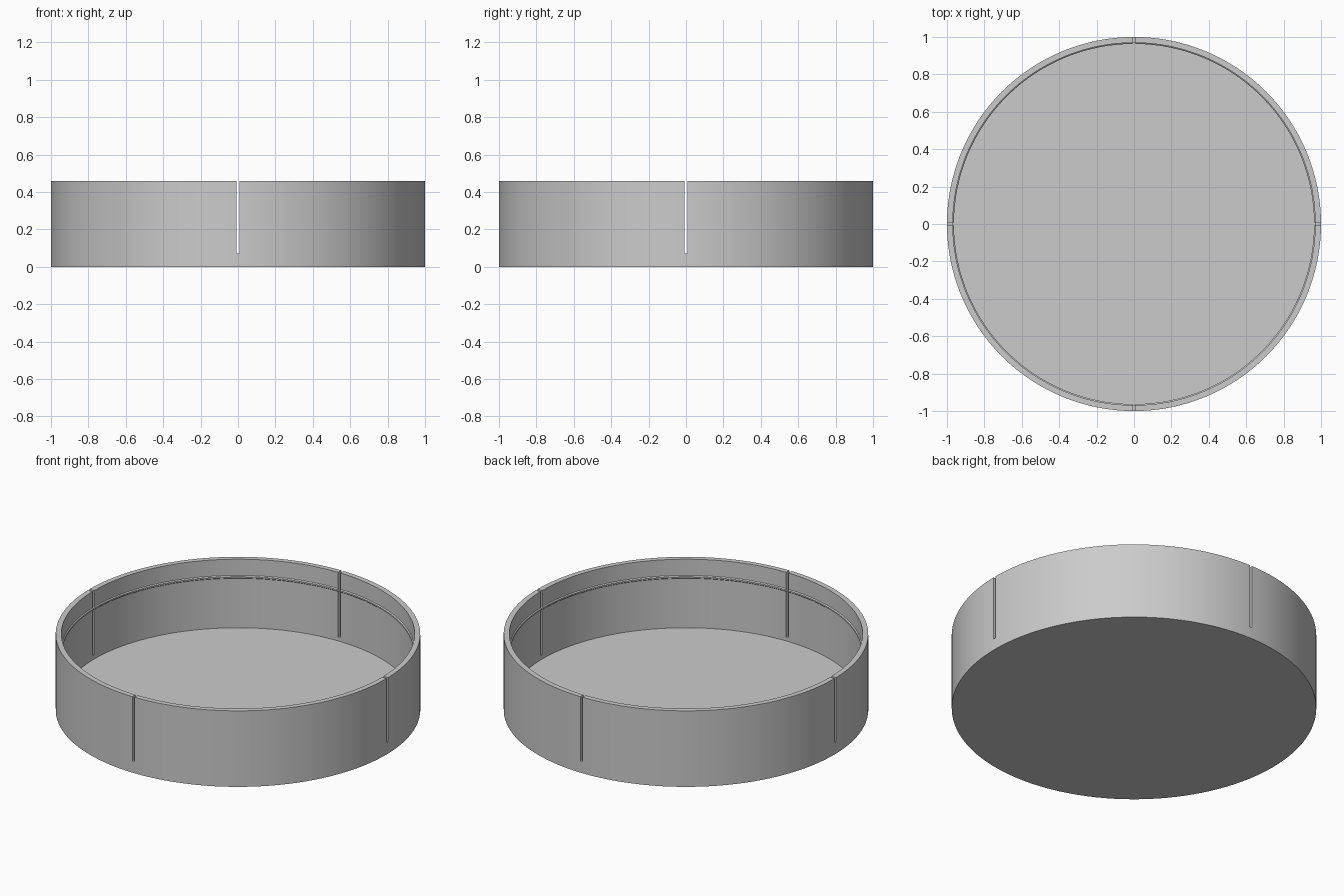
import bpy, bmesh, math

if "Cube" in bpy.data.objects:
    bpy.data.objects.remove(bpy.data.objects["Cube"])

SEGMENTS = 128
HEIGHT = 0.46
SLOT_WIDTH, SLOT_BOTTOM = 0.015, 0.07

grey = bpy.data.materials.new("plain grey")
grey.diffuse_color = (0.6, 0.6, 0.6, 1)
grey.use_nodes = True
grey.node_tree.nodes["Principled BSDF"].inputs["Base Color"].default_value = grey.diffuse_color


def lathe(name, profile):
    """Revolve (radius, z) points; both ends lie on the axis."""
    bm = bmesh.new()
    verts = [bm.verts.new((r, 0, z)) for r, z in profile]
    edges = [bm.edges.new(pair) for pair in zip(verts, verts[1:])]
    bmesh.ops.spin(bm, geom=verts + edges, cent=(0, 0, 0), axis=(0, 0, 1),
                   angle=math.tau, steps=SEGMENTS, use_merge=True)
    bmesh.ops.remove_doubles(bm, verts=bm.verts, dist=1e-5)
    bmesh.ops.recalc_face_normals(bm, faces=bm.faces)
    mesh = bpy.data.meshes.new(name)
    bm.to_mesh(mesh)
    bm.free()
    obj = bpy.data.objects.new(name, mesh)
    bpy.context.collection.objects.link(obj)
    mesh.materials.append(grey)
    return obj


# Shallow round tray with a thin wall and a small snap bead inside
tray = lathe("round_tray", [
    (0, 0), (1, 0), (1, HEIGHT), (0.969, HEIGHT),
    (0.969, 0.362), (0.963, 0.357), (0.963, 0.349), (0.969, 0.344),
    (0.969, 0.045), (0, 0.045)])


# Narrow slots cut down through the wall on four sides
for i in range(4):
    a = i * math.pi / 2
    top = HEIGHT + 0.1
    bpy.ops.mesh.primitive_cube_add(
        size=1, location=(math.cos(a), math.sin(a), (SLOT_BOTTOM + top) / 2),
        rotation=(0, 0, a))
    cutter = bpy.context.object
    cutter.name = f"slot_cutter_{i + 1}"
    cutter.scale = (0.2, SLOT_WIDTH, top - SLOT_BOTTOM)
    cutter.hide_render = True
    cutter.hide_set(True)
    cut = tray.modifiers.new(f"slot_{i + 1}", 'BOOLEAN')
    cut.operation = 'DIFFERENCE'
    cut.solver = 'EXACT'
    cut.object = cutter

# Apply the cuts, then smooth the curved walls
bpy.ops.object.select_all(action='DESELECT')
bpy.context.view_layer.objects.active = tray
tray.select_set(True)
for mod in list(tray.modifiers):
    bpy.ops.object.modifier_apply(modifier=mod.name)
bpy.ops.object.shade_smooth_by_angle(angle=math.radians(30))
